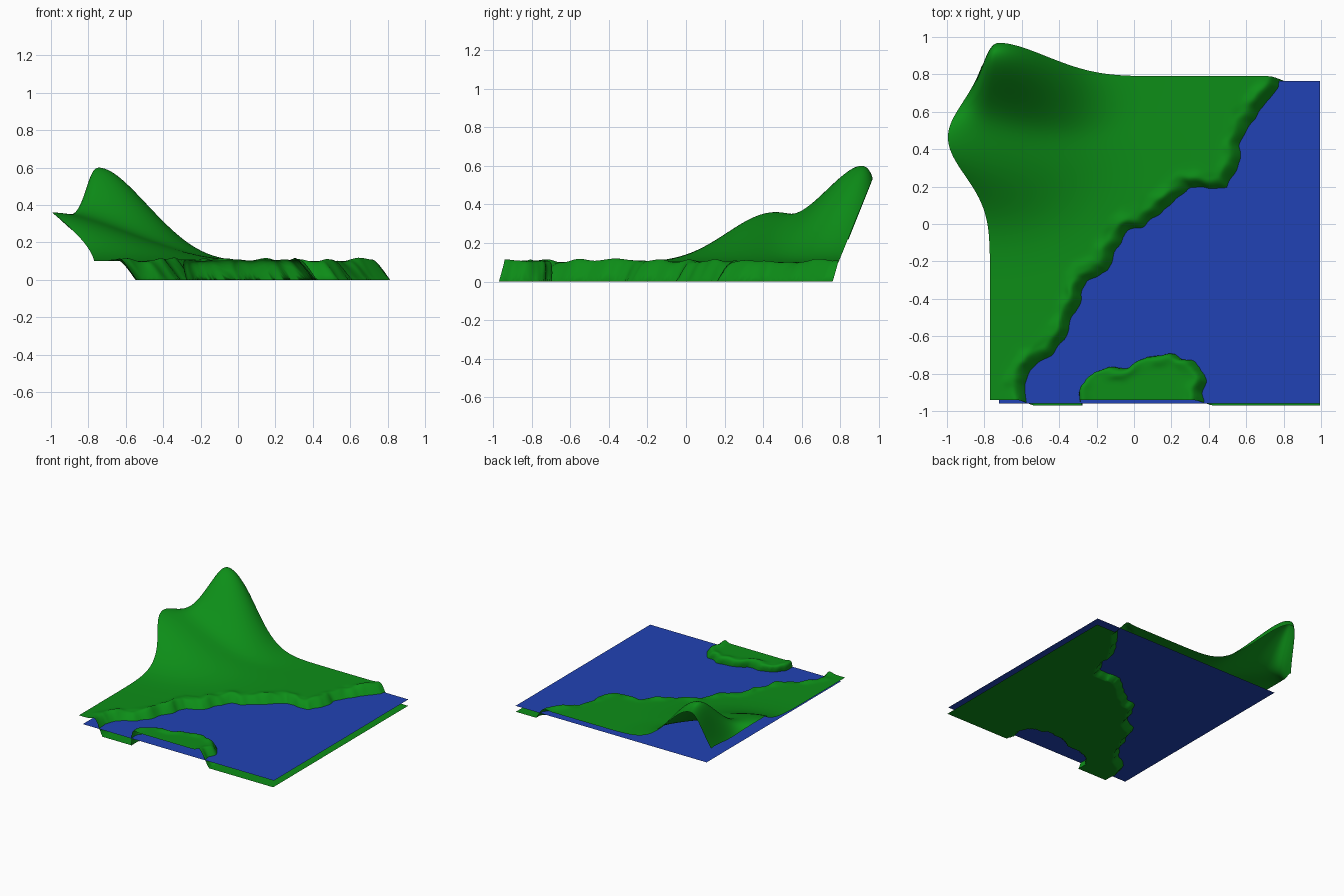
import bpy, bmesh, math
from mathutils import Vector, noise

if "Cube" in bpy.data.objects:
    bpy.data.objects.remove(bpy.data.objects["Cube"])


def material(name, color):
    m = bpy.data.materials.new(name)
    m.diffuse_color = (*color, 1)
    m.use_nodes = True
    m.node_tree.nodes["Principled BSDF"].inputs["Base Color"].default_value = m.diffuse_color
    return m


# shorelines as seen from above (mainland and small islet)
MAINLAND = [(-.58, -1.2), (-.58, -.95), (-.59, -.86), (-.56, -.78), (-.44, -.70), (-.37, -.62),
            (-.325, -.5), (-.28, -.4), (-.26, -.3), (-.14, -.25), (-.10, -.13), (-.03, -.04),
            (.05, -.01), (.2, .11), (.3, .195), (.5, .195), (.555, .3), (.575, .42), (.625, .55),
            (.70, .65), (.775, .73), (.795, 1.2), (-1.2, 1.2), (-1.2, -1.2)]
ISLET = [(-.285, -1.2), (-.285, -.87), (-.2, -.78), (-.02, -.765), (.08, -.71), (.22, -.70),
         (.36, -.76), (.39, -.84), (.37, -.9), (.37, -1.2)]
LAND = 0.1


def inside_distance(poly, x, y):
    """Distance to a shoreline, positive inside the land."""
    inside, best = False, 9.0
    for (ax, ay), (bx, by) in zip(poly, poly[1:] + poly[:1]):
        if (ay > y) != (by > y) and x < ax + (y - ay) * (bx - ax) / (by - ay):
            inside = not inside
        ex, ey = bx - ax, by - ay
        t = max(0, min(1, ((x - ax) * ex + (y - ay) * ey) / (ex * ex + ey * ey)))
        best = min(best, math.hypot(x - ax - t * ex, y - ay - t * ey))
    return best if inside else -best


def bump(x, y, cx, cy, left, right, front, back):
    sx = left if x < cx else right
    sy = front if y < cy else back
    return math.exp(-((x - cx) / sx) ** 2 / 2 - ((y - cy) / sy) ** 2 / 2)


def terrain(u, v):
    # seabed rises steeply, then rounds over into a soft ragged lip
    px, py = u - .025, v + .015
    d = max(inside_distance(MAINLAND, px, py), inside_distance(ISLET, px, py))
    d += .02 * noise.noise(Vector((px * 13, py * 13, 3)))
    s = max(0, min(1, (d + .012) / .05))
    t = 1 - (1 - s) ** 2.6
    lip = math.exp(-((d - .04) / .03) ** 2) * (.008 + .022 * noise.noise(Vector((px * 8, py * 8, 7))))
    z = t * (LAND + lip)
    x, y = u - .05 * t, v + .03 * t
    # pulled-up peak and shoulder; both lean outward
    a = bump(x, y, -.60, .70, .105, .20, .18, .17)
    b = bump(x, y, -.77, .42, .2, .28, .22, .2)
    z += t * ((.5 * a) ** 4 + (.26 * b) ** 4) ** .25
    return (x - .13 * a - .225 * b ** 1.5 * (1 - .6 * a), y + .20 * a + .03 * b, z)


# terrain sheet
N = 170
bm = bmesh.new()
bmesh.ops.create_grid(bm, x_segments=N, y_segments=N, size=0.5)
for vert in bm.verts:
    u = -.72 + (vert.co.x + .5) * 1.715
    v = -.97 + (vert.co.y + .5) * 1.73
    vert.co = terrain(u, v)
mesh = bpy.data.meshes.new("terrain")
bm.to_mesh(mesh)
bm.free()
land = bpy.data.objects.new("terrain", mesh)
bpy.context.collection.objects.link(land)
mesh.materials.append(material("grass_green", (.004, .27, .009)))
bpy.context.view_layer.objects.active = land
land.select_set(True)
bpy.ops.object.shade_smooth_by_angle(angle=math.radians(80))

# water surface
bpy.ops.mesh.primitive_plane_add(size=1, location=(.137, -.098, .05))
water = bpy.context.object
water.name = "water"
water.scale = (1.715, 1.725, 1)
water.data.materials.append(material("water_blue", (.015, .055, .46)))
